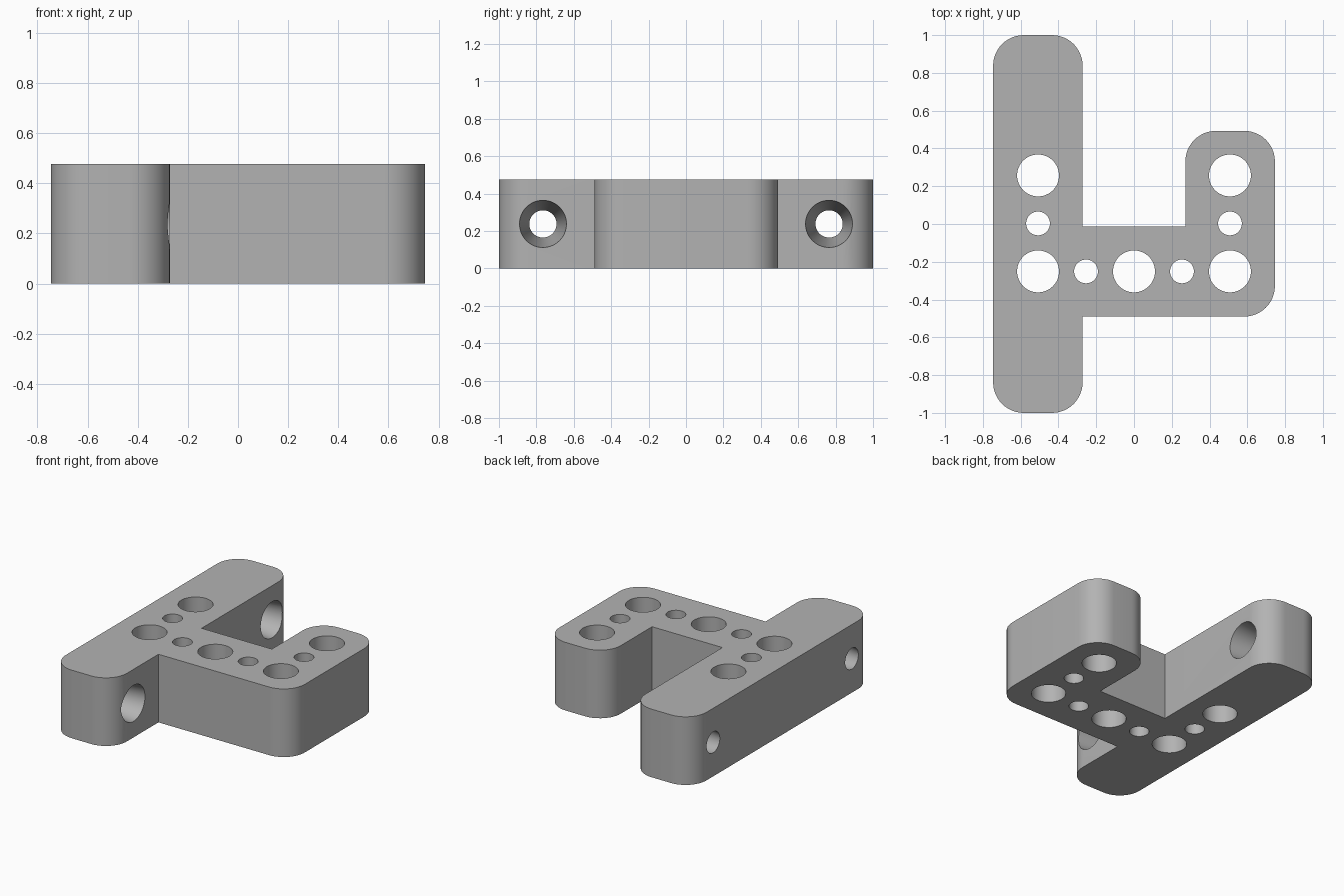
import bpy
import bmesh
from math import pi, cos, sin, radians
from mathutils import Matrix, Vector

cube = bpy.data.objects.get("Cube")
if cube:
    bpy.data.objects.remove(cube, do_unlink=True)

HEIGHT = 0.476
HALF_W = 0.237          # half width of every beam
PITCH = 0.254           # spacing between neighbouring holes
LEFT, RIGHT = -0.746, 0.746
ROUND = 0.162           # outer corner radius
STEPS = 12

grey = bpy.data.materials.new("plain grey")
grey.use_nodes = True
colour = (0.45, 0.45, 0.45, 1)
grey.diffuse_color = colour
grey.node_tree.nodes["Principled BSDF"].inputs["Base Color"].default_value = colour


def make_object(name, bm):
    bmesh.ops.recalc_face_normals(bm, faces=bm.faces)
    mesh = bpy.data.meshes.new(name)
    bm.to_mesh(mesh)
    bm.free()
    obj = bpy.data.objects.new(name, mesh)
    bpy.context.collection.objects.link(obj)
    mesh.materials.append(grey)
    return obj


def corner(x, y, rounded, before, after):
    """Points of one outline corner, as a sharp point or a quarter arc."""
    p = Vector((x, y))
    if not rounded:
        return [p]
    u, v = (before - p).normalized(), (after - p).normalized()
    centre = p + (u + v) * ROUND
    angles = [pi / 2 * i / STEPS for i in range(STEPS + 1)]
    return [centre - v * ROUND * cos(a) - u * ROUND * sin(a) for a in angles]


# Bracket outline: long beam, cross arm and hook, anticlockwise
inner_left, inner_right = LEFT + 2 * HALF_W, RIGHT - 2 * HALF_W
arm_low, arm_high, hook_top = -0.49, -0.014, 0.493
outline = [
    (LEFT, -1, True), (inner_left, -1, True),
    (inner_left, arm_low, False), (RIGHT, arm_low, True),
    (RIGHT, hook_top, True), (inner_right, hook_top, True),
    (inner_right, arm_high, False), (inner_left, arm_high, False),
    (inner_left, 1, True), (LEFT, 1, True),
]
points = []
for i, (x, y, rounded) in enumerate(outline):
    before = Vector(outline[i - 1][:2])
    after = Vector(outline[(i + 1) % len(outline)][:2])
    points += corner(x, y, rounded, before, after)

bm = bmesh.new()
base = bm.faces.new([bm.verts.new((p.x, p.y, 0)) for p in points])
top = bmesh.ops.extrude_face_region(bm, geom=[base])["geom"]
bmesh.ops.translate(bm, vec=(0, 0, HEIGHT),
                    verts=[g for g in top if isinstance(g, bmesh.types.BMVert)])
bracket = make_object("bracket", bm)

# Hole cutters
cutters = bmesh.new()


def add_hole(matrix, low_radius, high_radius, depth):
    bmesh.ops.create_cone(cutters, cap_ends=True, segments=48, radius1=low_radius,
                          radius2=high_radius, depth=depth, matrix=matrix)


# Alternating large and small vertical holes along the U
row_y = -0.251
path = [(-2, 2), (-2, 1), (-2, 0), (-1, 0), (0, 0), (1, 0), (2, 0), (2, 1), (2, 2)]
for i, (column, row) in enumerate(path):
    radius = 0.063 if i % 2 else 0.111
    place = Matrix.Translation((column * PITCH, row_y + row * PITCH, HEIGHT / 2))
    add_hole(place, radius, radius, HEIGHT * 2)

# Tapered sideways holes at the beam ends, wide on the inner side
margin = 0.05
narrow, wide = 0.073, 0.126
slope = (wide - narrow) / (2 * HALF_W)
for side in (-1, 1):
    place = Matrix.Translation((LEFT + HALF_W, side * 0.765, HEIGHT / 2))
    place = place @ Matrix.Rotation(pi / 2, 4, "Y")
    add_hole(place, narrow - slope * margin, wide + slope * margin,
             2 * (HALF_W + margin))

cutter = make_object("hole_cutter", cutters)
cutter.hide_render = True

# Drill the holes
drill = bracket.modifiers.new("holes", "BOOLEAN")
drill.operation = "DIFFERENCE"
drill.solver = "EXACT"
drill.object = cutter
bpy.ops.object.select_all(action="DESELECT")
bpy.context.view_layer.objects.active = bracket
bracket.select_set(True)
bpy.ops.object.modifier_apply(modifier=drill.name)
bpy.data.objects.remove(cutter, do_unlink=True)
bpy.ops.object.shade_smooth_by_angle(angle=radians(30))
